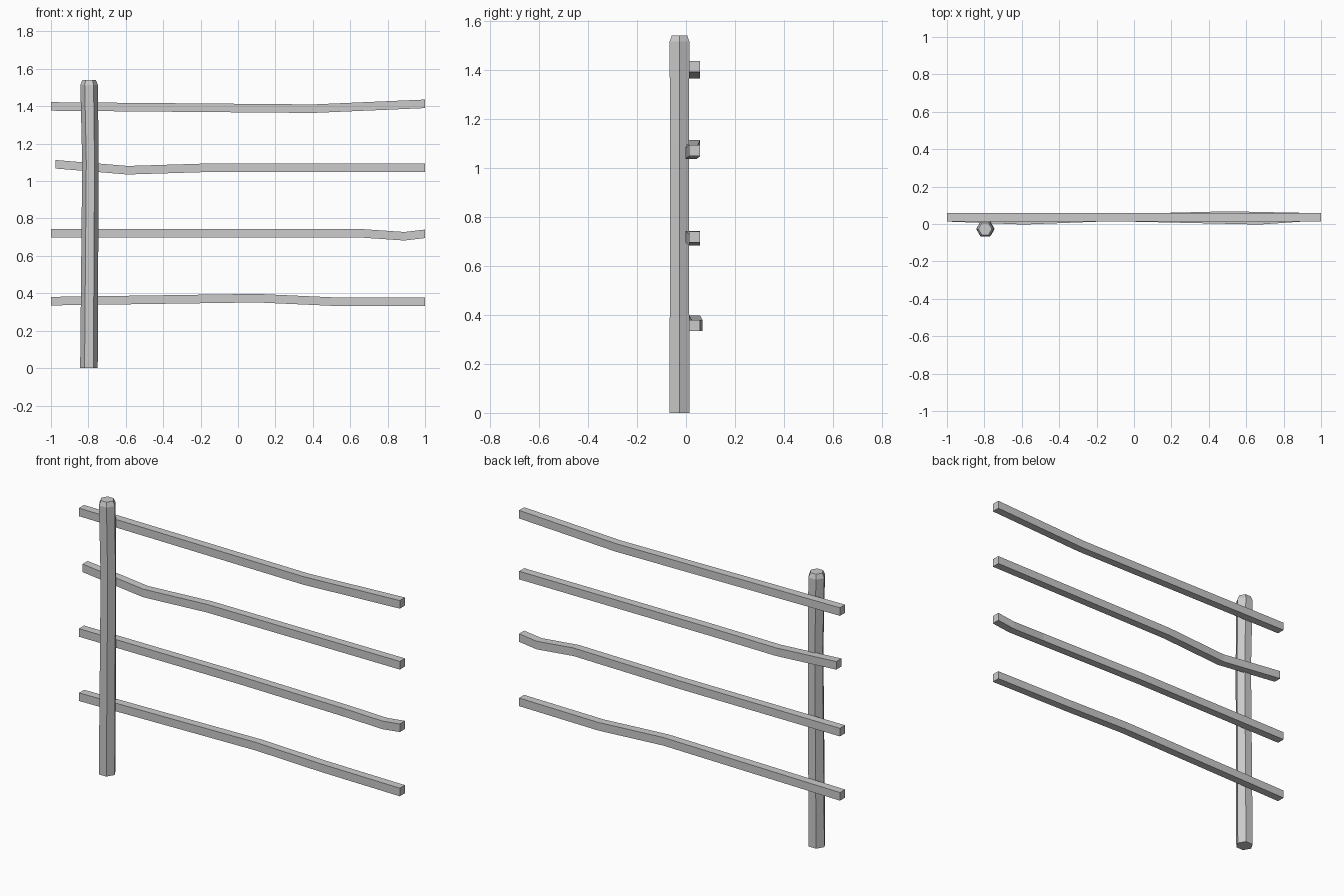
import bpy, bmesh, math

if "Cube" in bpy.data.objects:
    bpy.data.objects.remove(bpy.data.objects["Cube"])


def loft(name, rings):
    """Join successive rings of points into a closed, flat-shaded solid."""
    bm = bmesh.new()
    loops = [[bm.verts.new(p) for p in ring] for ring in rings]
    n = len(loops[0])
    for a, b in zip(loops, loops[1:]):
        for i in range(n):
            j = (i + 1) % n
            bm.faces.new((a[i], a[j], b[j], b[i]))
    bm.faces.new(loops[0][::-1])
    bm.faces.new(loops[-1])
    bmesh.ops.recalc_face_normals(bm, faces=bm.faces)
    mesh = bpy.data.meshes.new(name)
    bm.to_mesh(mesh)
    bm.free()
    obj = bpy.data.objects.new(name, mesh)
    bpy.context.collection.objects.link(obj)


def hexagon(x, y, z, r):
    return [(x + r * math.cos(k * math.pi / 3), y + r * math.sin(k * math.pi / 3), z)
            for k in range(6)]


def square(x, y, z, h=0.0228):
    return [(x, y + sy * h, z + sz * h)
            for sy, sz in ((-1, -1), (1, -1), (1, 1), (-1, 1))]


# Hexagonal post, slightly bowed, with a chamfered top
loft("post", [hexagon(x, -0.0265, z, r) for x, z, r in (
    (-0.797, 0, 0.047), (-0.789, 1.1, 0.044),
    (-0.796, 1.515, 0.047), (-0.796, 1.54, 0.036))])

# Crooked square rails: centre-line points (x, y, z)
Y = 0.035
rails = {
    "top_rail": [(-1, Y, 1.399), (0.4, Y, 1.387), (1, Y, 1.413)],
    "upper_rail": [(-0.977, Y, 1.09), (-0.59, Y - 0.015, 1.058),
                   (-0.2, Y, 1.07), (1, Y, 1.07)],
    "lower_rail": [(-1, Y, 0.72), (0, Y, 0.72), (0.67, Y - 0.015, 0.72),
                   (0.89, Y, 0.705), (1, Y, 0.718)],
    "bottom_rail": [(-1, Y, 0.358), (0.1, Y, 0.374),
                    (0.5, Y + 0.01, 0.356), (1, Y, 0.356)],
}
for name, path in rails.items():
    loft(name, [square(*p) for p in path])
